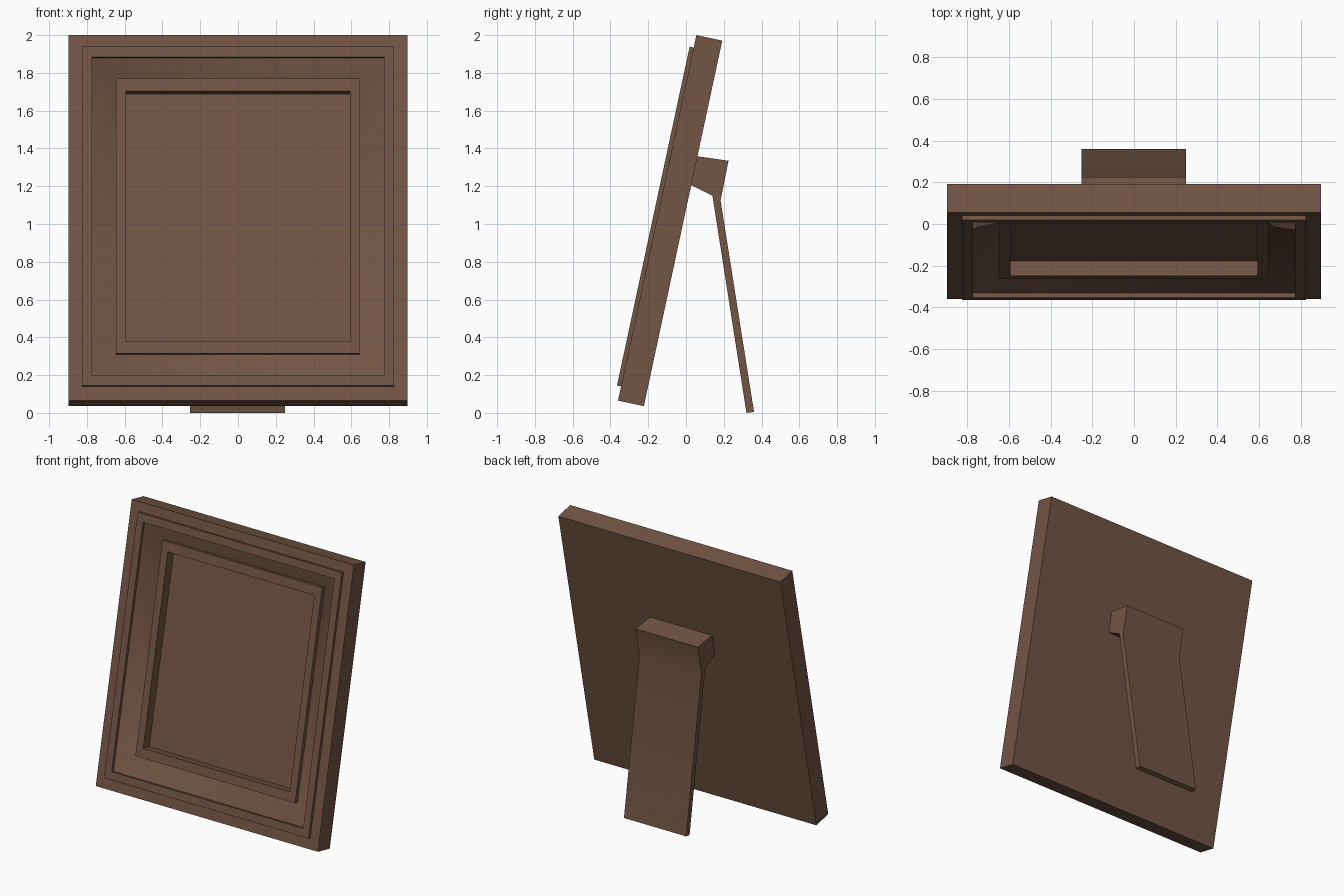
import bpy, bmesh, math
from mathutils import Vector

cube = bpy.data.objects.get("Cube")
if cube:
    bpy.data.objects.remove(cube, do_unlink=True)

wood = bpy.data.materials.new("brown wood")
wood.use_nodes = True
COLOR = (0.17, 0.09, 0.06, 1)
wood.diffuse_color = COLOR
wood.node_tree.nodes["Principled BSDF"].inputs["Base Color"].default_value = COLOR

# The frame leans back: v runs up its face, w runs from the face into the frame
LEAN = math.radians(12.1)
FOOT = Vector((0, -0.36, 0.065))
UP = Vector((0, math.sin(LEAN), math.cos(LEAN)))
BACK = Vector((0, math.cos(LEAN), -math.sin(LEAN)))


def finish(bm, name, angle):
    mesh = bpy.data.meshes.new(name)
    bm.to_mesh(mesh)
    bm.free()
    mesh.materials.append(wood)
    obj = bpy.data.objects.new(name, mesh)
    bpy.context.collection.objects.link(obj)
    bpy.ops.object.select_all(action='DESELECT')
    obj.select_set(True)
    bpy.context.view_layer.objects.active = obj
    bpy.ops.object.shade_smooth_by_angle(angle=math.radians(angle))
    return obj


def nested(name, steps, cap_first=False, cap_last=False):
    """Bridge a run of (rectangle, depth) outlines; from outside to inside."""
    bm = bmesh.new()
    loops = []
    for (half, low, high), w in steps:
        corners = [(-half, low), (half, low), (half, high), (-half, high)]
        loops.append([bm.verts.new(FOOT + Vector((x, 0, 0)) + UP * v + BACK * w)
                      for x, v in corners])
    for a, b in zip(loops, loops[1:]):
        for i in range(4):
            j = (i + 1) % 4
            bm.faces.new((a[i], a[j], b[j], b[i]))
    if cap_first:
        bm.faces.new(loops[0][::-1])
    if cap_last:
        bm.faces.new(loops[-1])
    return finish(bm, name, 45)


# Rectangles as half width, low edge, high edge
outline = (0.897, 0, 1.979)
rim_out = (0.825, 0.077, 1.912)
rim_in = (0.773, 0.133, 1.856)
lip_out = (0.645, 0.265, 1.753)
lip_in = (0.592, 0.33, 1.686)

# Parts of the frame
nested("frame_body", [(outline, 0.14), (outline, 0), (rim_out, 0)], cap_first=True)
nested("outer_rim", [(rim_out, 0), (rim_out, -0.022), (rim_in, -0.022), (rim_in, 0)])
nested("sloped_moulding", [(rim_in, 0), (lip_out, 0.073)])
nested("inner_lip", [(lip_out, 0.073), (lip_out, 0.043), (lip_in, 0.043), (lip_in, 0.116)])
nested("picture_panel", [(lip_in, 0.116)], cap_last=True)

# Easel stand: side profile (y, z) extruded across its width
profile = [(0.05, 1.36), (0.225, 1.335), (0.183, 1.125), (0.36, 0.005),
           (0.32, 0), (0.14, 1.15), (0.02, 1.21)]
bm = bmesh.new()
side = bm.faces.new([bm.verts.new((-0.253, y, z)) for y, z in profile])
swept = bmesh.ops.extrude_face_region(bm, geom=[side], use_keep_orig=True)
bmesh.ops.translate(bm, vec=(0.502, 0, 0),
                    verts=[g for g in swept["geom"] if isinstance(g, bmesh.types.BMVert)])
bmesh.ops.recalc_face_normals(bm, faces=bm.faces)
finish(bm, "easel_stand", 30)
